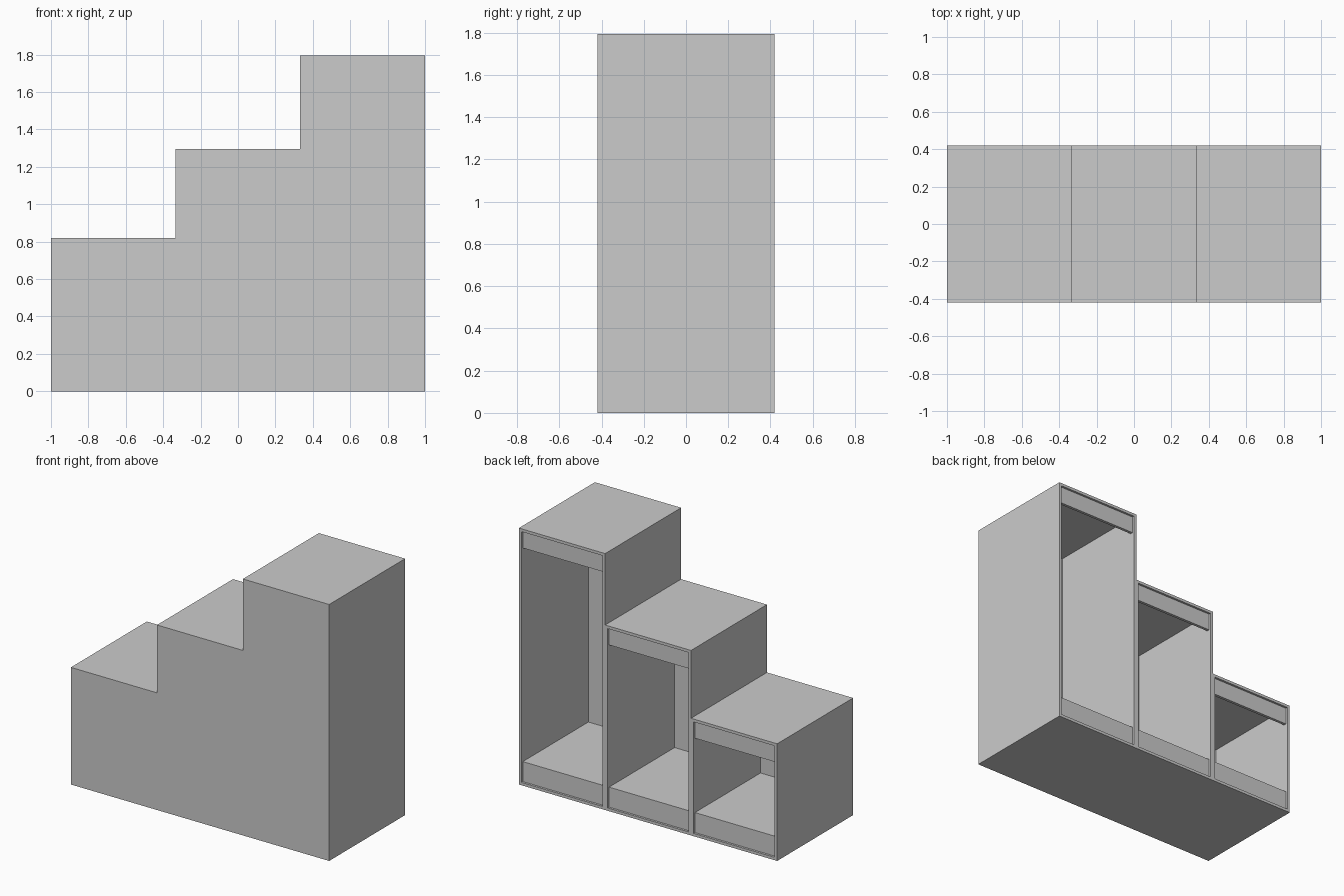
import bpy, bmesh

if "Cube" in bpy.data.objects:
    bpy.data.objects.remove(bpy.data.objects["Cube"])

T = 0.02            # board thickness
Y0, Y1 = -0.42, 0.42
FRONT = 0.10        # front wall depth
RECESS = 0.015      # rails sit slightly inside the rear opening
EDGES = [-1.0, -0.333, 0.332, 1.0]
HEIGHTS = [0.82, 1.295, 1.795]
NAMES = ["low", "middle", "tall"]


def board(name, x0, x1, y0, y1, z0, z1):
    """Box spanning the given limits."""
    bm = bmesh.new()
    bmesh.ops.create_cube(bm, size=1)
    for v in bm.verts:
        v.co.x = x1 if v.co.x > 0 else x0
        v.co.y = y1 if v.co.y > 0 else y0
        v.co.z = z1 if v.co.z > 0 else z0
    me = bpy.data.meshes.new(name)
    bm.to_mesh(me)
    bm.free()
    ob = bpy.data.objects.new(name, me)
    bpy.context.collection.objects.link(ob)
    return ob


for n, xa, xb, h in zip(NAMES, EDGES, EDGES[1:], HEIGHTS):
    yi = Y0 + FRONT
    xi, xj = xa + T, xb - T
    yr = Y1 - RECESS
    # Closed front and outer carcass
    board(n + "_front", xa, xb, Y0, yi, 0, h)
    board(n + "_left_side", xa, xi, yi, Y1, 0, h)
    board(n + "_right_side", xj, xb, yi, Y1, 0, h)
    board(n + "_top", xi, xj, yi, Y1, h - T, h)
    board(n + "_bottom", xi, xj, yi, Y1, 0, T)
    # Raised floor with plinth rail, and rail under the top
    board(n + "_floor", xi, xj, yi, yr, 0.14, 0.16)
    board(n + "_plinth_rail", xi, xj, yr - T, yr, T, 0.14)
    board(n + "_top_rail", xi, xj, yr - T, yr, h - 0.14, h - T)
